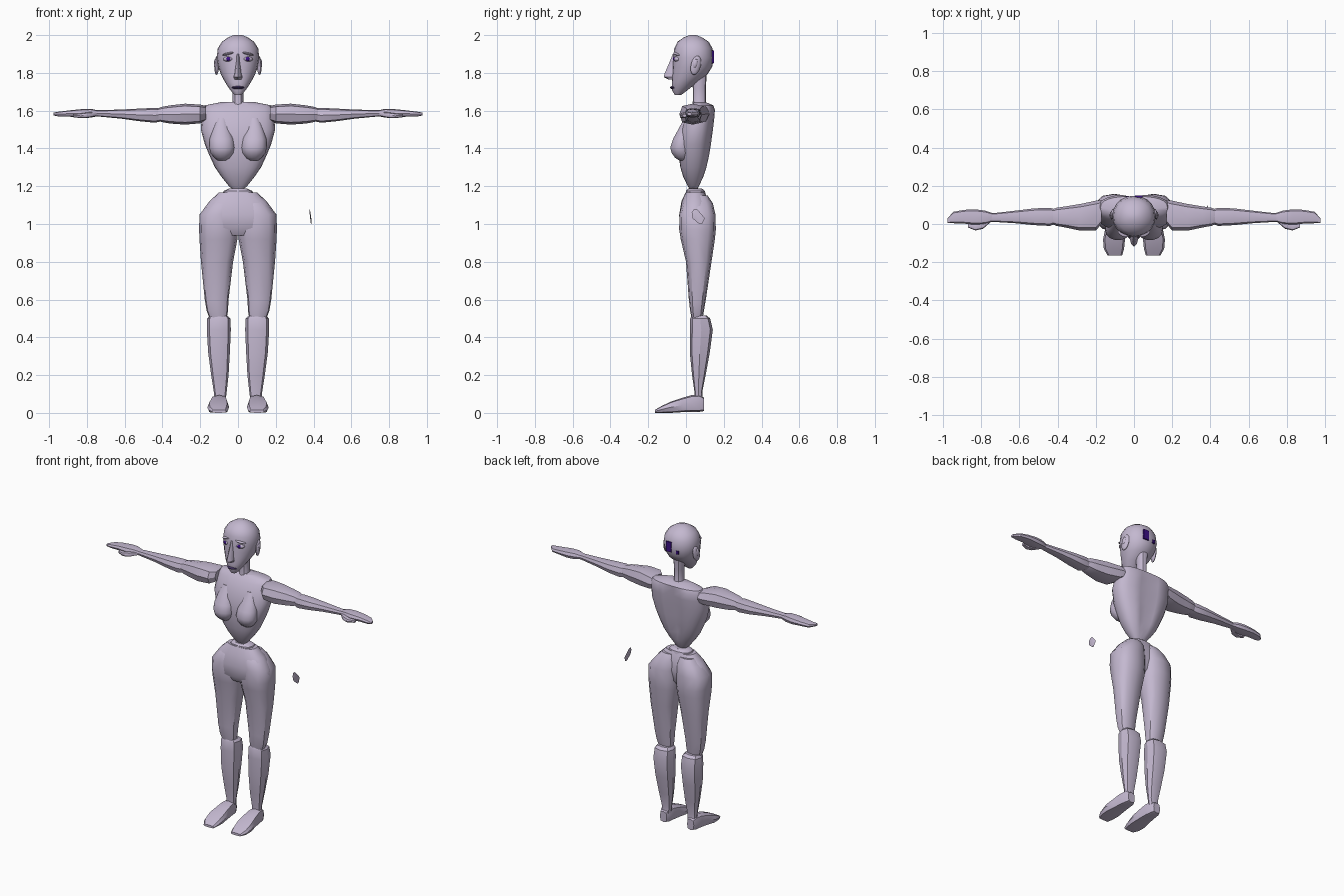
import bpy, bmesh, math
from mathutils import Matrix, Vector


def material(name, rgb):
    m = bpy.data.materials.new(name)
    m.diffuse_color = (*rgb, 1)
    return m


SKIN = material("lavender_skin", (0.55, 0.48, 0.63))
PURPLE = material("deep_purple", (0.045, 0.005, 0.24))
LIPS = material("dark_lips", (0.06, 0.035, 0.13))


def finish(name, bm, mat, angle):
    bmesh.ops.recalc_face_normals(bm, faces=bm.faces)
    me = bpy.data.meshes.new(name)
    bm.to_mesh(me)
    bm.free()
    me.materials.append(mat)
    me.shade_smooth()
    me.set_sharp_from_angle(angle=math.radians(angle))
    ob = bpy.data.objects.new(name, me)
    bpy.context.collection.objects.link(ob)
    return ob


def loft(name, axis, sections, n=8, p=3.0, sx=1, mat=SKIN, angle=32, shape=None):
    """Skin superellipse sections (t, a0, a1, b0, b1) placed along an axis."""
    bm = bmesh.new()
    rings = []
    for t, a0, a1, b0, b1 in sections:
        ring = []
        for i in range(n):
            c, s = math.cos(2 * math.pi * i / n), math.sin(2 * math.pi * i / n)
            a = (a0 + a1) / 2 + (a1 - a0) / 2 * math.copysign(abs(c) ** (2 / p), c)
            b = (b0 + b1) / 2 + (b1 - b0) / 2 * math.copysign(abs(s) ** (2 / p), s)
            co = Vector({"x": (t, a, b), "y": (a, t, b), "z": (a, b, t)}[axis])
            if shape:
                shape(co)
            co.x *= sx
            ring.append(bm.verts.new(co))
        rings.append(ring)
    for r, q in zip(rings, rings[1:]):
        for i in range(n):
            j = (i + 1) % n
            bm.faces.new((r[i], r[j], q[j], q[i]))
    bm.faces.new(rings[0])
    bm.faces.new(rings[-1])
    return finish(name, bm, mat, angle)


def blob(name, center, size, mat=SKIN, tilt=(0, 0, 0), u=12, v=8):
    """Ellipsoid with half sizes, optionally tilted."""
    bm = bmesh.new()
    bmesh.ops.create_uvsphere(bm, u_segments=u, v_segments=v, radius=1)
    rot = Matrix.Identity(4)
    for ang, ax in zip(tilt, "XYZ"):
        rot = Matrix.Rotation(math.radians(ang), 4, ax) @ rot
    bmesh.ops.transform(bm, verts=bm.verts,
                        matrix=Matrix.Translation(center) @ rot @ Matrix.Diagonal((*size, 1)))
    return finish(name, bm, mat, 40)


def plate(name, center, size, mat):
    bm = bmesh.new()
    bmesh.ops.create_cube(bm, size=1)
    bmesh.ops.transform(bm, verts=bm.verts,
                        matrix=Matrix.Translation(center) @ Matrix.Diagonal((*size, 1)))
    return finish(name, bm, mat, 30)


def spine_groove(co):
    # press the middle of the back inwards
    if co.y > 0.07 and 1.25 < co.z < 1.62:
        co.y -= 0.022 * max(0, 1 - abs(co.x) / 0.04)


# torso, neck and waist
loft("torso", "z", [
    (1.185, -.03, .03, .02, .06), (1.20, -.048, .048, .01, .068), (1.25, -.088, .088, -.015, .092),
    (1.30, -.122, .122, -.03, .11), (1.36, -.15, .15, -.038, .124), (1.42, -.175, .175, -.042, .134),
    (1.50, -.197, .197, -.035, .145), (1.56, -.192, .192, -.012, .152), (1.605, -.188, .188, .01, .155),
    (1.628, -.175, .175, .03, .145), (1.645, -.09, .09, .045, .105)],
    n=24, p=2.5, angle=40, shape=spine_groove)
loft("neck", "z", [(1.60, -.045, .045, .03, .12), (1.65, -.028, .028, .036, .105),
                   (1.72, -.028, .028, .036, .105), (1.80, -.035, .035, .03, .11)], n=12, p=2.3)
loft("waist", "z", [(1.10, -.10, .10, -.02, .11), (1.155, -.085, .085, -.002, .105),
                    (1.175, -.075, .075, .0, .10), (1.187, -.05, .05, .01, .085)], n=12, p=2.6)
loft("pelvis", "z", [(.94, -.11, .11, -.01, .08), (.98, -.2, .2, -.034, .115),
                     (1.05, -.203, .203, -.036, .125), (1.12, -.152, .152, -.024, .12),
                     (1.168, -.10, .10, -.002, .10)], n=20, p=2.6, angle=40)

for side, s in (("left", 1), ("right", -1)):
    # chest
    loft(side + "_breast", "z", [
        (1.56, .06, .11, -.01, .02), (1.50, .04, .135, -.042, .03), (1.45, .022, .15, -.07, .03),
        (1.405, .016, .152, -.085, .03), (1.375, .022, .145, -.077, .03),
        (1.35, .04, .125, -.058, .02), (1.335, .06, .105, -.035, .01)], n=14, p=2.1, sx=s, angle=50)
    # legs
    loft(side + "_thigh", "z", [
        (1.15, .015, .115, .02, .115), (1.11, .002, .155, -.02, .142), (1.05, 0, .204, -.035, .156),
        (.97, 0, .206, -.036, .158), (.92, .003, .204, -.028, .153), (.80, .026, .196, .0, .135),
        (.60, .05, .176, .015, .105), (.54, .053, .166, .022, .095), (.50, .06, .15, .03, .088)],
        n=12, p=2.6, sx=s, angle=38)
    loft(side + "_calf", "z", [
        (.515, .055, .15, .03, .11), (.50, .04, .163, .022, .128), (.44, .038, .165, .02, .142),
        (.32, .043, .158, .02, .126), (.20, .05, .142, .032, .104), (.11, .06, .128, .045, .086),
        (.07, .065, .125, .045, .09)], n=8, p=2.8, sx=s)
    loft(side + "_foot", "y", [
        (.096, .075, .125, .01, .08), (.075, .064, .135, .006, .095), (.03, .058, .142, .006, .094),
        (-.02, .053, .15, .004, .08), (-.08, .047, .162, 0, .06), (-.13, .052, .158, 0, .036),
        (-.165, .062, .138, 0, .016)], n=8, p=3.6, sx=s)
    # arms
    loft(side + "_upper_arm", "x", [
        (.17, .0, .125, 1.545, 1.625), (.20, -.035, .122, 1.533, 1.632), (.28, -.035, .105, 1.526, 1.637),
        (.36, -.018, .092, 1.532, 1.628), (.405, -.01, .085, 1.54, 1.62), (.43, .0, .075, 1.55, 1.61)],
        n=8, p=2.8, sx=s)
    loft(side + "_forearm", "x", [
        (.40, .005, .075, 1.545, 1.61), (.44, -.01, .084, 1.536, 1.615), (.52, -.006, .082, 1.544, 1.611),
        (.62, .004, .07, 1.558, 1.606), (.75, .012, .055, 1.57, 1.602)], n=8, p=2.8, sx=s)
    loft(side + "_hand", "x", [
        (.735, .015, .055, 1.572, 1.60), (.78, .0, .07, 1.563, 1.61), (.83, -.004, .077, 1.563, 1.608),
        (.89, .002, .074, 1.568, 1.602), (.945, .004, .064, 1.568, 1.595),
        (.976, .006, .03, 1.575, 1.59)], n=8, p=3, sx=s)
    loft(side + "_thumb", "x", [
        (.75, .01, .03, 1.572, 1.592), (.79, -.025, .015, 1.562, 1.592), (.83, -.034, .0, 1.56, 1.586),
        (.87, -.018, .004, 1.565, 1.582)], n=8, p=2.6, sx=s)
    # ears, eyes and brows
    blob(side + "_ear", (s * .112, .052, 1.84), (.012, .027, .052), tilt=(-14, 0, s * 12), u=10, v=8)
    blob(side + "_ear_hollow", (s * .121, .05, 1.85), (.007, .013, .024), tilt=(-14, 0, s * 12), u=8, v=6)
    blob(side + "_eyeball", (s * .052, -.049, 1.873), (.028, .017, .014), tilt=(0, 0, s * 18))
    blob(side + "_iris", (s * .052, -.063, 1.874), (.012, .005, .011), PURPLE, tilt=(0, 0, s * 18))
    blob(side + "_brow", (s * .052, -.047, 1.901), (.034, .02, .007), tilt=(0, s * 12, s * 20))

# head
loft("head", "z", [
    (1.683, -.018, .018, -.06, -.025), (1.71, -.042, .042, -.074, .01), (1.75, -.068, .068, -.075, .06),
    (1.79, -.09, .09, -.073, .112), (1.83, -.104, .104, -.07, .138), (1.88, -.113, .113, -.068, .148),
    (1.93, -.107, .107, -.062, .14), (1.965, -.085, .085, -.045, .12), (1.988, -.052, .052, -.012, .085),
    (2.0, -.022, .022, .02, .055)], n=20, p=2.1, angle=45)
loft("nose", "z", [(1.90, -.009, .009, -.07, -.04), (1.87, -.009, .009, -.082, -.04),
                   (1.80, -.017, .017, -.112, -.03), (1.778, -.023, .023, -.118, -.03),
                   (1.766, -.019, .019, -.095, -.04)], n=8, p=1.7)
blob("mouth", (0, -.05, 1.722), (.038, .035, .011), LIPS)

# painted marks on the back of the head
plate("back_mark_large", (.025, .1435, 1.885), (.038, .0095, .065), PURPLE)
plate("back_mark_small", (-.035, .141, 1.86), (.016, .0095, .022), PURPLE)

# loose fragment beside the hip
loft("loose_fragment", "z", [(1.0, .386, .39, .07, .085), (1.03, .382, .388, .035, .10),
                             (1.06, .379, .384, .03, .075), (1.078, .377, .38, .042, .06)], n=8, p=2)
